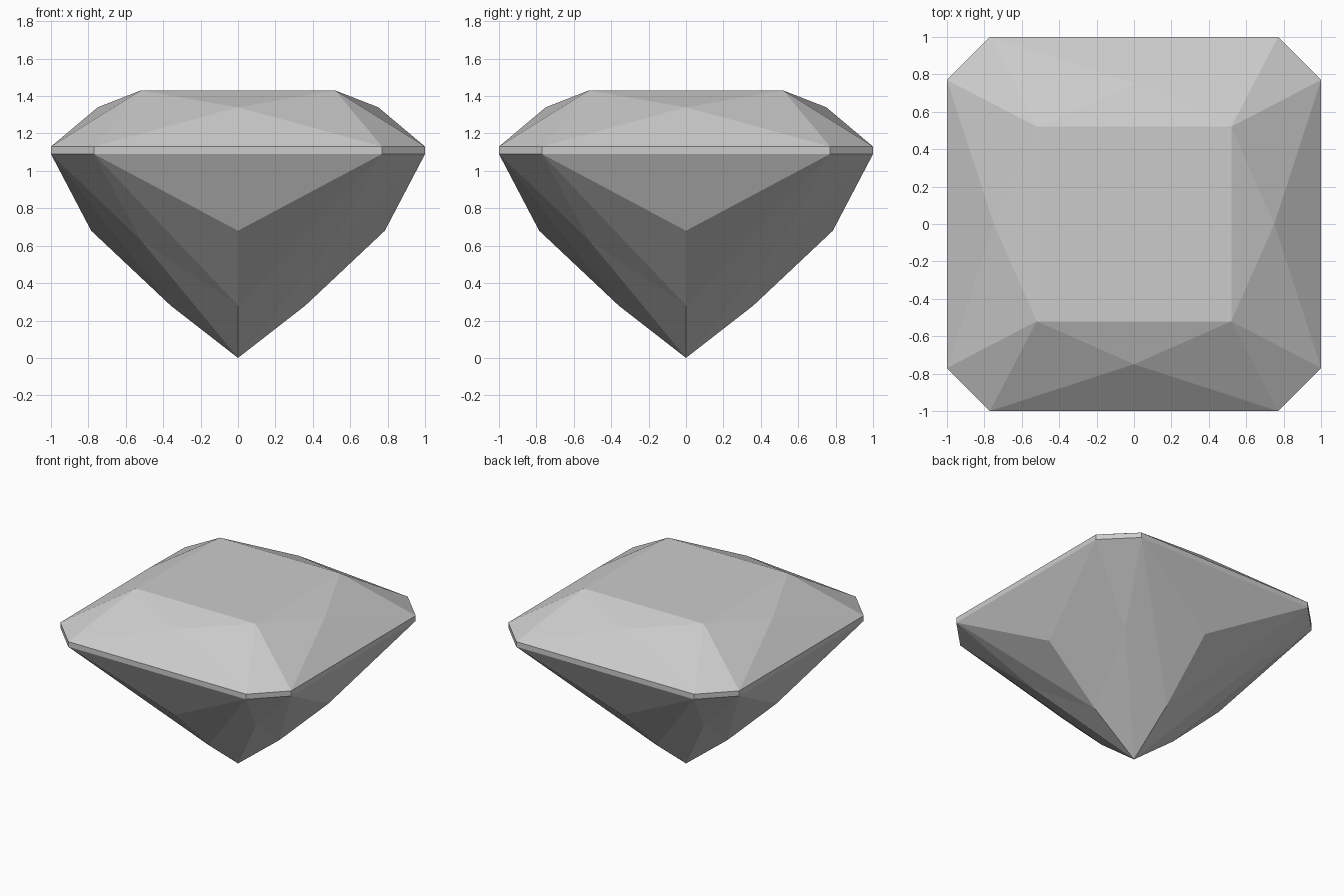
import bpy
import bmesh
from math import pi
from mathutils import Matrix, Vector

cube = bpy.data.objects.get("Cube")
if cube:
    bpy.data.objects.remove(cube, do_unlink=True)

# Key heights and radii of the cut stone
TABLE_Z, CROWN_Z, GIRDLE_TOP, GIRDLE_LOW = 1.43, 1.34, 1.13, 1.09
PAVILION_Z, CORNER_Z, LOWER_Z = 0.68, 0.63, 0.28
SIDE, TABLE, CROWN, PAVILION, CORNER, LOWER = 0.77, 0.52, 0.75, 0.785, 0.52, 0.36

stone = bpy.data.materials.new("grey_stone")
stone.use_nodes = True
colour = (0.6, 0.6, 0.6, 1)
stone.diffuse_color = colour
stone.node_tree.nodes["Principled BSDF"].inputs["Base Color"].default_value = colour


def add_facet(bm, turn, *points):
    bm.faces.new([bm.verts.new(turn @ Vector(p)) for p in points])


bm = bmesh.new()
tip = (0, 0, 0)

# One front side and its right-hand corner, repeated by quarter turns
for quarter in range(4):
    turn = Matrix.Rotation(quarter * pi / 2, 3, 'Z')
    # Girdle corners: this side's two ends and the start of the next side
    a, b, c = [(x, y, GIRDLE_TOP) for x, y in ((-SIDE, -1), (SIDE, -1), (1, -SIDE))]
    d, e, f = [(x, y, GIRDLE_LOW) for x, y, _ in (a, b, c)]
    table_l, table_r = (-TABLE, -TABLE, TABLE_Z), (TABLE, -TABLE, TABLE_Z)
    crown = (0, -CROWN, CROWN_Z)
    pavilion = (0, -PAVILION, PAVILION_Z)
    lower, next_lower = (0, -LOWER, LOWER_Z), (LOWER, 0, LOWER_Z)
    corner = (CORNER, -CORNER, CORNER_Z)
    corner_l = (-CORNER, -CORNER, CORNER_Z)

    # Crown facets
    add_facet(bm, turn, a, b, crown)
    add_facet(bm, turn, a, crown, table_l)
    add_facet(bm, turn, b, table_r, crown)
    add_facet(bm, turn, crown, table_r, table_l)
    add_facet(bm, turn, b, c, table_r)
    add_facet(bm, turn, table_l, table_r, (0, 0, TABLE_Z))

    # Girdle band
    add_facet(bm, turn, d, e, b, a)
    add_facet(bm, turn, e, f, c, b)

    # Pavilion facets
    add_facet(bm, turn, e, d, pavilion)
    add_facet(bm, turn, d, lower, pavilion)
    add_facet(bm, turn, e, pavilion, lower)
    add_facet(bm, turn, e, lower, corner)
    add_facet(bm, turn, d, corner_l, lower)
    add_facet(bm, turn, f, e, corner)
    add_facet(bm, turn, corner, lower, tip)
    add_facet(bm, turn, corner, tip, next_lower)

# Weld the repeated sections and merge the flat table into one face
bmesh.ops.remove_doubles(bm, verts=bm.verts, dist=0.001)
center = [v for v in bm.verts if v.co.z > CROWN_Z and v.co.xy.length < 0.01]
bmesh.ops.dissolve_verts(bm, verts=center)
bmesh.ops.recalc_face_normals(bm, faces=bm.faces)

mesh = bpy.data.meshes.new("cut_gem")
bm.to_mesh(mesh)
bm.free()
mesh.materials.append(stone)
gem = bpy.data.objects.new("cut_gem", mesh)
bpy.context.scene.collection.objects.link(gem)
